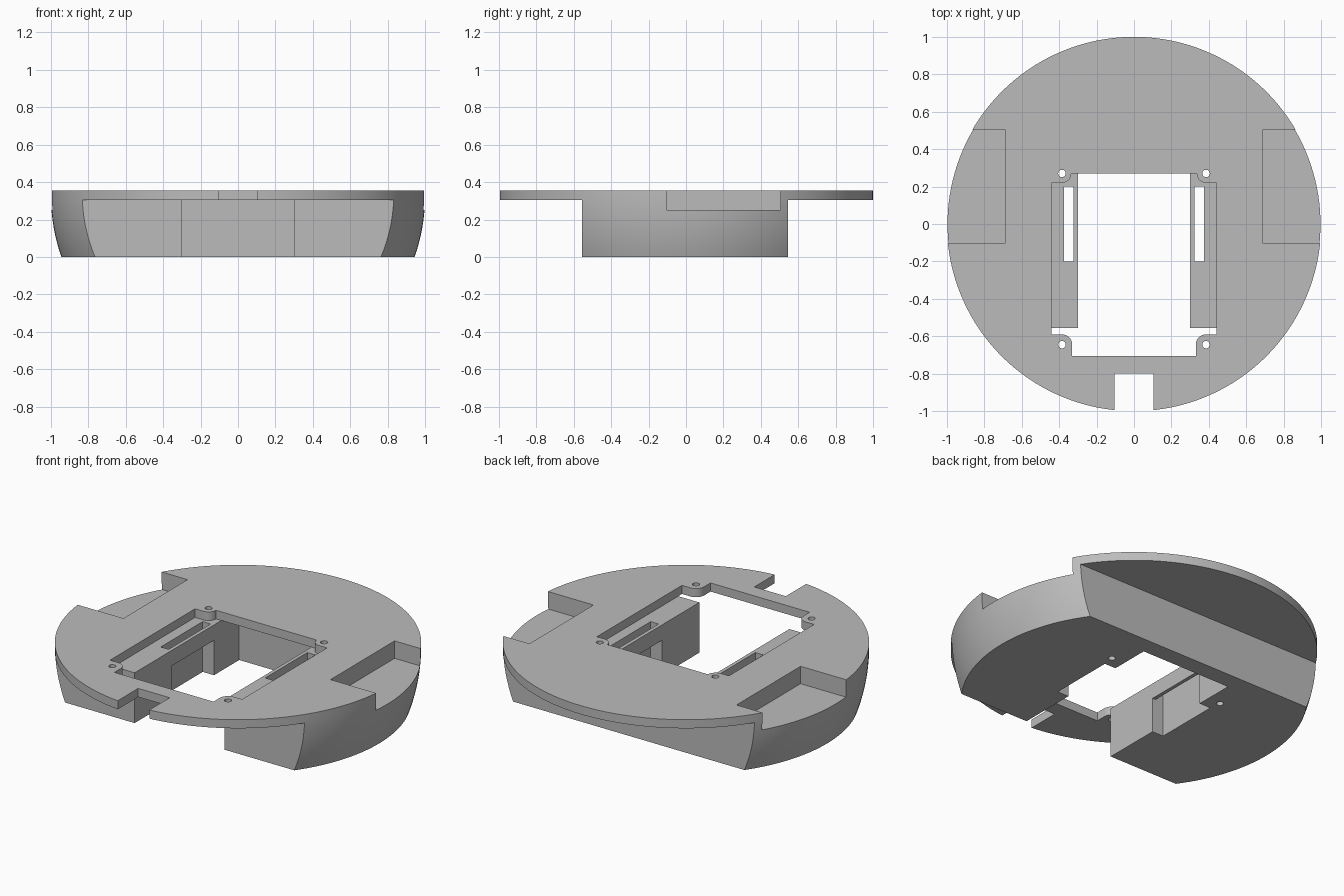
import bpy, bmesh, math
from math import cos, sin, pi, sqrt

if "Cube" in bpy.data.objects:
    bpy.data.objects.remove(bpy.data.objects["Cube"])

TOP, PLATE, SEGMENTS = 0.355, 0.303, 160

grey = bpy.data.materials.new("plain grey")
grey.use_nodes = True
colour = (0.5, 0.5, 0.5, 1)
grey.diffuse_color = colour
grey.node_tree.nodes["Principled BSDF"].inputs["Base Color"].default_value = colour


def make_object(name, bm):
    bmesh.ops.recalc_face_normals(bm, faces=bm.faces)
    mesh = bpy.data.meshes.new(name)
    bm.to_mesh(mesh)
    bm.free()
    mesh.materials.append(grey)
    obj = bpy.data.objects.new(name, mesh)
    bpy.context.scene.collection.objects.link(obj)
    return obj


def prism(name, outline, z0, z1):
    bm = bmesh.new()
    low = [bm.verts.new((x, y, z0)) for x, y in outline]
    high = [bm.verts.new((x, y, z1)) for x, y in outline]
    bm.faces.new(low)
    bm.faces.new(high)
    n = len(outline)
    for i in range(n):
        j = (i + 1) % n
        bm.faces.new((low[i], low[j], high[j], high[i]))
    return make_object(name, bm)


def box(name, x0, x1, y0, y1, z0, z1):
    return prism(name, [(x0, y0), (x1, y0), (x1, y1), (x0, y1)], z0, z1)


def arc(cx, cy, r, a0, a1, n):
    angles = [math.radians(a0 + (a1 - a0) * i / n) for i in range(n + 1)]
    return [(cx + r * cos(a), cy + r * sin(a)) for a in angles]


# Round body with a bulging side under a straight rim
bm = bmesh.new()
levels = [PLATE * i / 8 for i in range(9)] + [TOP]
rings = []
for z in levels:
    r = 1.0 if z >= PLATE else sqrt(1 - (z - 0.33) ** 2)
    rings.append([bm.verts.new((r * cos(2 * pi * i / SEGMENTS), r * sin(2 * pi * i / SEGMENTS), z))
                  for i in range(SEGMENTS)])
for a, b in zip(rings, rings[1:]):
    for i in range(SEGMENTS):
        j = (i + 1) % SEGMENTS
        bm.faces.new((a[i], a[j], b[j], b[i]))
bm.faces.new(rings[0])
bm.faces.new(rings[-1])
body = make_object("round_base", bm)

# Straight front and back of the lower body, and its central channel
cutters = [
    box("front_cut", -2, 2, -2, -0.555, -1, PLATE),
    box("back_cut", -2, 2, 0.545, 2, -1, PLATE),
    box("channel_cut", -0.3, 0.3, -0.8, 0.44, -1, PLATE),
    box("cable_notch_cut", -0.105, 0.105, -2, -0.8, 0.1, 1),
]

# Opening in the top plate, with rounded bosses at its corners
half = [(0.33, -0.705)]
half += arc(0.385, -0.645, 0.055, 180, 90, 8)
half += [(0.44, -0.59), (0.44, 0.22)]
half += arc(0.385, 0.27, 0.05, 270, 180, 8)
outline = half + [(-x, y) for x, y in reversed(half)]
cutters.append(prism("opening_cut", outline, PLATE, 1))

# Side pockets, slots, wall recesses and screw holes on both sides
for side, s in (("left", 1), ("right", -1)):
    def span(a, b):
        return sorted((s * a, s * b))
    cutters += [
        box(side + "_pocket_cut", *span(0.69, 2), -0.105, 0.505, 0.25, 1),
        box(side + "_slot_cut", *span(0.322, 0.375), -0.2, 0.2, -1, 1),
        box(side + "_recess_cut", *span(0.25, 0.375), -0.2, 0.2, -1, 0.21),
    ]
    for end, y in (("front", -0.645), ("back", 0.27)):
        circle = arc(s * 0.385, y, 0.02, 0, 345, 23)
        cutters.append(prism(f"{side}_{end}_hole_cut", circle, -1, 1))

for cutter in cutters:
    cutter.hide_render = True
    mod = body.modifiers.new(cutter.name, "BOOLEAN")
    mod.operation = "DIFFERENCE"
    mod.solver = "EXACT"
    mod.object = cutter

# Bake the cuts and drop the cutters
bpy.context.view_layer.update()
graph = bpy.context.evaluated_depsgraph_get()
baked = bpy.data.meshes.new_from_object(body.evaluated_get(graph))
body.modifiers.clear()
body.data = baked
for cutter in cutters:
    bpy.data.objects.remove(cutter)
baked.materials.clear()
baked.materials.append(grey)
for face in baked.polygons:
    face.material_index = 0

bpy.ops.object.select_all(action="DESELECT")
body.select_set(True)
bpy.context.view_layer.objects.active = body
bpy.ops.object.shade_smooth_by_angle(angle=math.radians(25))
